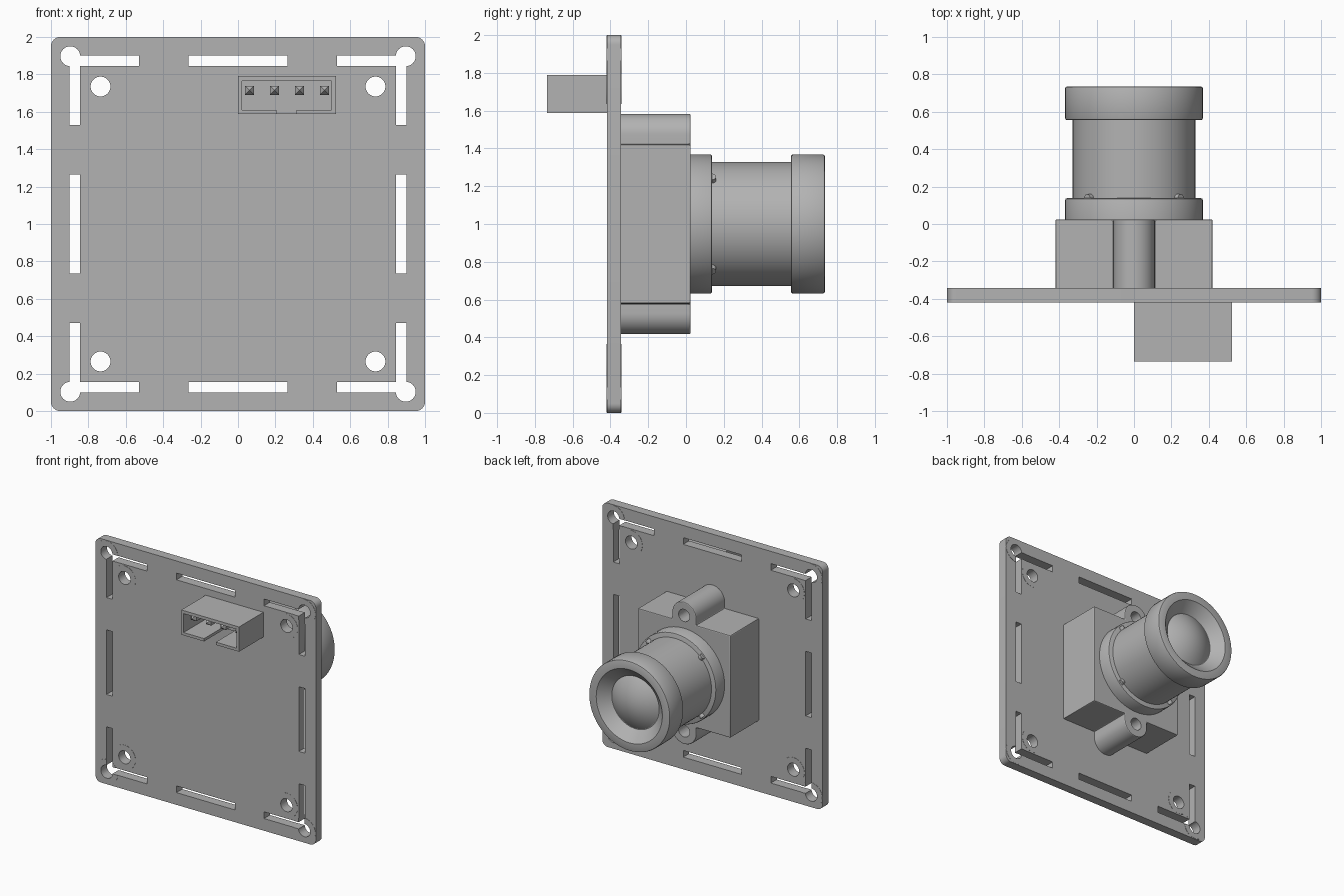
import bpy, bmesh, math
from mathutils import Matrix, Vector

cube = bpy.data.objects.get("Cube")
if cube:
    bpy.data.objects.remove(cube, do_unlink=True)

grey = bpy.data.materials.new("plain grey")
grey.use_nodes = True
GREY = (0.45, 0.45, 0.45, 1)
grey.diffuse_color = GREY
grey.node_tree.nodes["Principled BSDF"].inputs["Base Color"].default_value = GREY


def finish(name, bm, smooth=True):
    bmesh.ops.recalc_face_normals(bm, faces=bm.faces)
    mesh = bpy.data.meshes.new(name)
    bm.to_mesh(mesh)
    bm.free()
    mesh.materials.append(grey)
    obj = bpy.data.objects.new(name, mesh)
    bpy.context.collection.objects.link(obj)
    if smooth:
        shade(obj)
    return obj


def shade(obj):
    bpy.ops.object.select_all(action='DESELECT')
    obj.select_set(True)
    bpy.context.view_layer.objects.active = obj
    bpy.ops.object.shade_smooth_by_angle(angle=math.radians(30))


def arc(cx, cz, r, start, end, n):
    """Points on an arc in the x-z plane, angles in degrees."""
    angles = [math.radians(start + (end - start) * i / n) for i in range(n + 1)]
    return [(cx + r * math.cos(a), cz + r * math.sin(a)) for a in angles]


def circle(cx, cz, r, n=40):
    return arc(cx, cz, r, 0, 360, n)[:-1]


def rect(x0, x1, z0, z1):
    return [(x0, z0), (x1, z0), (x1, z1), (x0, z1)]


def add_prism(bm, points, y0, y1):
    """Extrude an x-z outline along y."""
    front = [bm.verts.new((x, y0, z)) for x, z in points]
    back = [bm.verts.new((x, y1, z)) for x, z in points]
    bm.faces.new(front)
    bm.faces.new(back[::-1])
    for i in range(len(points)):
        j = (i + 1) % len(points)
        bm.faces.new((front[i], back[i], back[j], front[j]))


def prisms(name, outlines, y0, y1, smooth=True):
    bm = bmesh.new()
    for points in outlines:
        add_prism(bm, points, y0, y1)
    return finish(name, bm, smooth)


def cut(obj, cutter):
    cutter.hide_render = True
    cutter.hide_set(True)
    mod = obj.modifiers.new("cut", 'BOOLEAN')
    mod.operation = 'DIFFERENCE'
    mod.solver = 'EXACT'
    mod.use_self = True
    mod.object = cutter


def apply_all(obj):
    """Bake the modifiers into the mesh."""
    graph = bpy.context.evaluated_depsgraph_get()
    mesh = bpy.data.meshes.new_from_object(obj.evaluated_get(graph))
    obj.modifiers.clear()
    obj.data = mesh
    shade(obj)


# Circuit board with rounded corners
MID = 1.0
EDGE, CORNER = 1.0, 0.05
outline = []
for k, (sx, sz) in enumerate([(1, 1), (-1, 1), (-1, -1), (1, -1)]):
    inset = EDGE - CORNER
    outline += arc(sx * inset, MID + sz * inset, CORNER, k * 90, k * 90 + 90, 8)
board = prisms("board", [outline], -0.419, -0.343)

# Mounting holes, slots and the thin pads round the holes
SIDES = [(sx, sz) for sx in (-1, 1) for sz in (-1, 1)]
IN, OUT, END, HALF = 0.845, 0.9, 0.53, 0.265
holes, slots, pads = [], [], []
for sx, sz in SIDES:
    for p in (0.897, 0.735):
        holes.append(circle(sx * p, MID + sz * p, 0.053))
        pads.append(circle(sx * p, MID + sz * p, 0.1))
    xs, zs = sorted((sx * END, sx * OUT)), sorted((sz * IN, sz * OUT))
    slots.append(rect(*xs, MID + zs[0], MID + zs[1]))
    xs, zs = sorted((sx * IN, sx * OUT)), sorted((sz * END, sz * OUT))
    slots.append(rect(*xs, MID + zs[0], MID + zs[1]))
for s in (-1, 1):
    a, b = sorted((s * IN, s * OUT))
    slots.append(rect(-HALF, HALF, MID + a, MID + b))
    slots.append(rect(a, b, MID - HALF, MID + HALF))
pad_rings = prisms("hole_pads", pads, -0.421, -0.341)
hole_cutter = prisms("hole_cutter", holes, -0.6, -0.2, False)
slot_cutter = prisms("slot_cutter", slots, -0.6, -0.2, False)
for obj in (board, pad_rings):
    cut(obj, hole_cutter)
    cut(obj, slot_cutter)
    apply_all(obj)

# Lens housing: square block with a rounded screw lug above and below
W, LUG_R, LUG_Z = 0.42, 0.11, 0.473
half = [(W, -W), (W, W), (LUG_R, W)] + arc(0, LUG_Z, LUG_R, 0, 180, 24) + [(-LUG_R, W)]
full = half + [(-x, -z) for x, z in half]
housing = prisms("lens_housing", [[(x, z + MID) for x, z in full]], -0.36, 0.025)
bevel = housing.modifiers.new("soft edges", 'BEVEL')
bevel.width = 0.008
bevel.segments = 2
bevel.limit_method = 'ANGLE'
bevel.angle_limit = math.radians(50)
screw_cutter = prisms("screw_cutter", [circle(0, MID + s * LUG_Z, 0.05) for s in (-1, 1)],
                      -0.34, 0.2, False)
cut(housing, screw_cutter)
apply_all(housing)


# Lens parts turned about the y axis
def lathe(name, profile, steps=72):
    """Spin (radius, y) points about the lens axis."""
    bm = bmesh.new()
    verts = [bm.verts.new((r, y, MID)) for r, y in profile]
    edges = [bm.edges.new(pair) for pair in zip(verts, verts[1:])]
    bmesh.ops.spin(bm, geom=verts + edges, cent=(0, 0, MID), axis=(0, 1, 0),
                   angle=2 * math.pi, steps=steps)
    bmesh.ops.remove_doubles(bm, verts=bm.verts, dist=0.0001)
    return finish(name, bm)


BIG, SMALL, C = 0.368, 0.328, 0.01
lathe("lens_base_ring", [(0, 0.0), (BIG, 0.0), (BIG, 0.138 - C), (BIG - 0.003, 0.135),
                         (BIG - C, 0.138), (0, 0.138)])
lathe("lens_barrel", [(0, 0.12), (SMALL, 0.12), (SMALL, 0.57), (0, 0.57)])
lathe("lens_head", [(0, 0.555), (BIG - C, 0.555), (BIG - 0.003, 0.558), (BIG, 0.555 + C),
                    (BIG, 0.735 - C), (BIG - 0.003, 0.732), (BIG - C, 0.735),
                    (0.3, 0.735), (0.215, 0.655), (0, 0.655)])
dome = []
for i in range(13):
    a = math.radians(90 * i / 12)
    r = 0.215 * math.cos(a)
    dome.append((r if i < 12 else 0, 0.652 + 0.075 * (1 - (r / 0.215) ** 2)))
lathe("lens_glass", dome)

# Small locking nubs where the barrel meets the ring
bm = bmesh.new()
for k in range(4):
    turn = Matrix.Rotation(math.radians(45 + 90 * k), 4, 'Y')
    place = Matrix.Translation((0, 0.138, MID)) @ turn @ Matrix.Translation((0, 0, 0.33))
    bmesh.ops.create_cone(bm, cap_ends=True, segments=16, radius1=0.022, radius2=0.022,
                          depth=0.05, matrix=place)
finish("locking_nubs", bm)

# Pin connector: open box with a keying gap in its lower wall
connector = prisms("connector_shell", [rect(0, 0.524, 1.587, 1.79)], -0.735, -0.41, False)
cut(connector, prisms("socket_cutter", [rect(0.021, 0.499, 1.61, 1.765)], -0.8, -0.46, False))
cut(connector, prisms("key_cutter", [rect(0.207, 0.314, 1.55, 1.65)], -0.8, -0.46, False))
apply_all(connector)

# Four square pins with pointed tips
bm = bmesh.new()
for k in range(4):
    x, z, h = 0.0615 + 0.1337 * k, 1.715, 0.024
    corners = rect(x - h, x + h, z - h, z + h)
    base = [bm.verts.new((px, -0.45, pz)) for px, pz in corners]
    neck = [bm.verts.new((px, -0.66, pz)) for px, pz in corners]
    tip = bm.verts.new((x, -0.69, z))
    bm.faces.new(base)
    for i in range(4):
        j = (i + 1) % 4
        bm.faces.new((base[i], base[j], neck[j], neck[i]))
        bm.faces.new((neck[i], neck[j], tip))
finish("connector_pins", bm, False)
